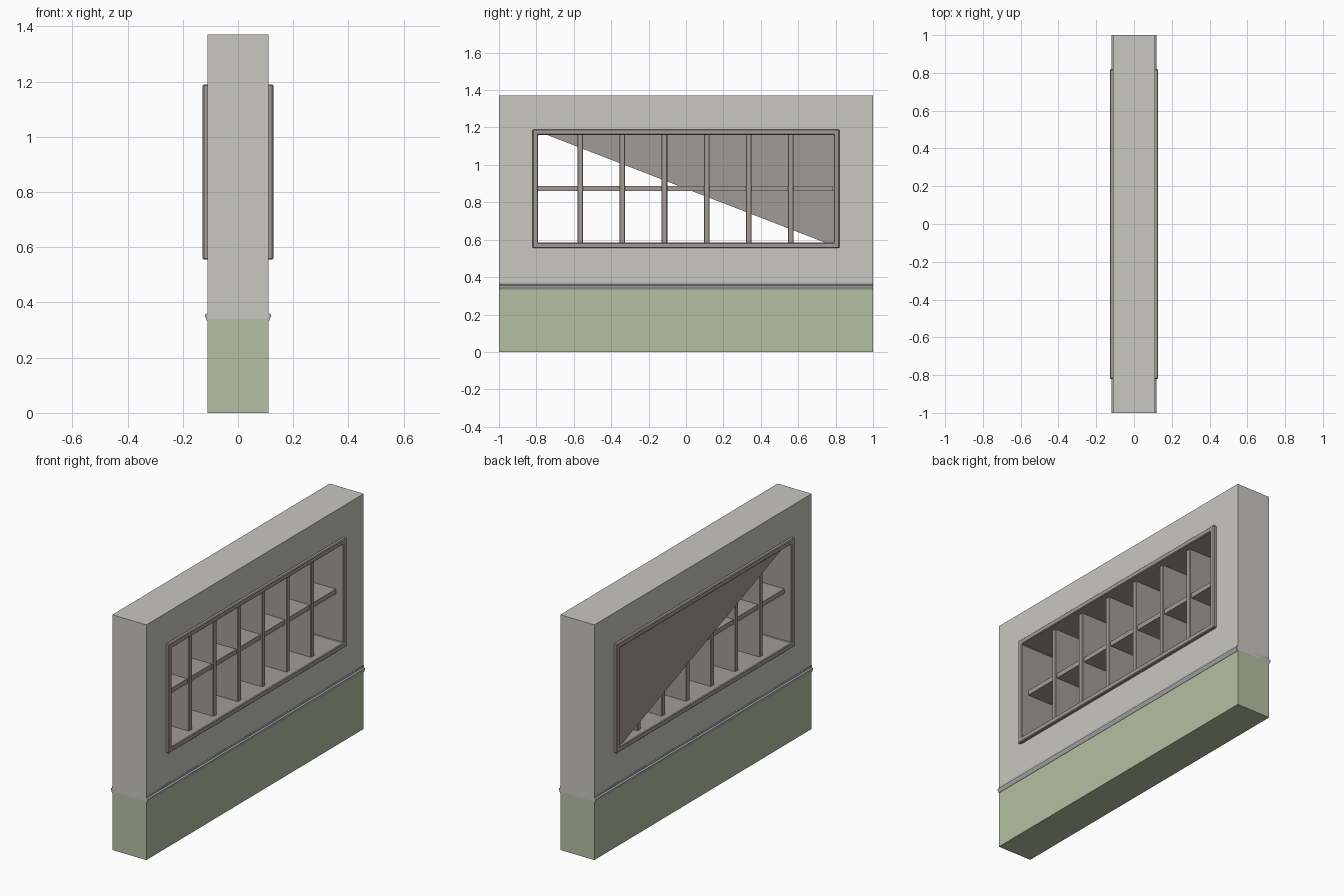
import bpy, bmesh

if "Cube" in bpy.data.objects:
    bpy.data.objects.remove(bpy.data.objects["Cube"])

def material(name, rgb):
    m = bpy.data.materials.new(name)
    m.diffuse_color = (*rgb, 1)
    m.use_nodes = True
    m.node_tree.nodes["Principled BSDF"].inputs["Base Color"].default_value = m.diffuse_color
    return m

PLASTER = material("plaster", (0.58, 0.57, 0.53))
GREEN = material("green_paint", (0.46, 0.53, 0.36))
METAL = material("trim_grey", (0.42, 0.42, 0.42))
FRAME = material("frame_brown", (0.36, 0.33, 0.31))

def finish(name, bm, mat, bevel=0):
    if len(bm.faces) > 1:
        bmesh.ops.recalc_face_normals(bm, faces=bm.faces)
    mesh = bpy.data.meshes.new(name)
    bm.to_mesh(mesh)
    bm.free()
    mesh.materials.append(mat)
    ob = bpy.data.objects.new(name, mesh)
    bpy.context.collection.objects.link(ob)
    if bevel:
        mod = ob.modifiers.new("bevel", 'BEVEL')
        mod.width = bevel
        mod.segments = 1
    return ob

def box(name, x, y, z, mat, bevel=0):
    bm = bmesh.new()
    bmesh.ops.create_cube(bm, size=1)
    for v in bm.verts:
        for i, (a, b) in enumerate((x, y, z)):
            v.co[i] = a + (b - a) * (v.co[i] + 0.5)
    return finish(name, bm, mat, bevel)

def ring(name, half_x, outer, inner, mat, bevel=0):
    """Rectangular ring in the yz plane; outer/inner = (half_y, z0, z1)."""
    bm = bmesh.new()
    loops = []
    for x, (h, z0, z1) in ((half_x, outer), (half_x, inner),
                           (-half_x, inner), (-half_x, outer)):
        loops.append([bm.verts.new((x, y, z)) for y, z in
                      ((-h, z0), (h, z0), (h, z1), (-h, z1))])
    for a, b in zip(loops, loops[1:] + loops[:1]):
        for i in range(4):
            j = (i + 1) % 4
            bm.faces.new((a[i], a[j], b[j], b[i]))
    return finish(name, bm, mat, bevel)

# Wall: green base and plaster upper part with a window opening
box("wall_base", (-0.11, 0.11), (-1, 1), (0, 0.34), GREEN)
ring("wall_upper", 0.11, (1, 0.34, 1.37), (0.81, 0.565, 1.18), PLASTER)

# Moulded rail between the two wall colours
side = [(0.110, 0.333), (0.113, 0.335), (0.119, 0.349), (0.119, 0.356), (0.111, 0.361), (0.111, 0.372)]
profile = side + [(-x, z) for x, z in reversed(side)]
bm = bmesh.new()
ends = [[bm.verts.new((x, y, z)) for x, z in profile] for y in (-1, 1)]
for e in ends:
    bm.faces.new(e)
for i in range(len(profile)):
    j = (i + 1) % len(profile)
    bm.faces.new((ends[0][i], ends[0][j], ends[1][j], ends[1][i]))
finish("wall_rail", bm, METAL)

# Window frame lining the opening
ring("window_frame", 0.128, (0.82, 0.555, 1.19), (0.79, 0.585, 1.16), FRAME, 0.004)

# Deep dividers and the cross shelf
for i in range(6):
    y = -0.565 + 0.225 * i
    box(f"divider_{i + 1}", (-0.09, 0.09), (y - 0.015, y + 0.015), (0.575, 1.17), FRAME, 0.003)
box("cross_shelf", (-0.08, 0.08), (-0.795, 0.787), (0.86, 0.888), FRAME)

# Triangular panel closing half of one side
bm = bmesh.new()
bm.faces.new([bm.verts.new((-0.112, y, z)) for y, z in
              ((0.82, 0.555), (-0.82, 1.19), (0.82, 1.19))])
finish("half_panel", bm, FRAME)
